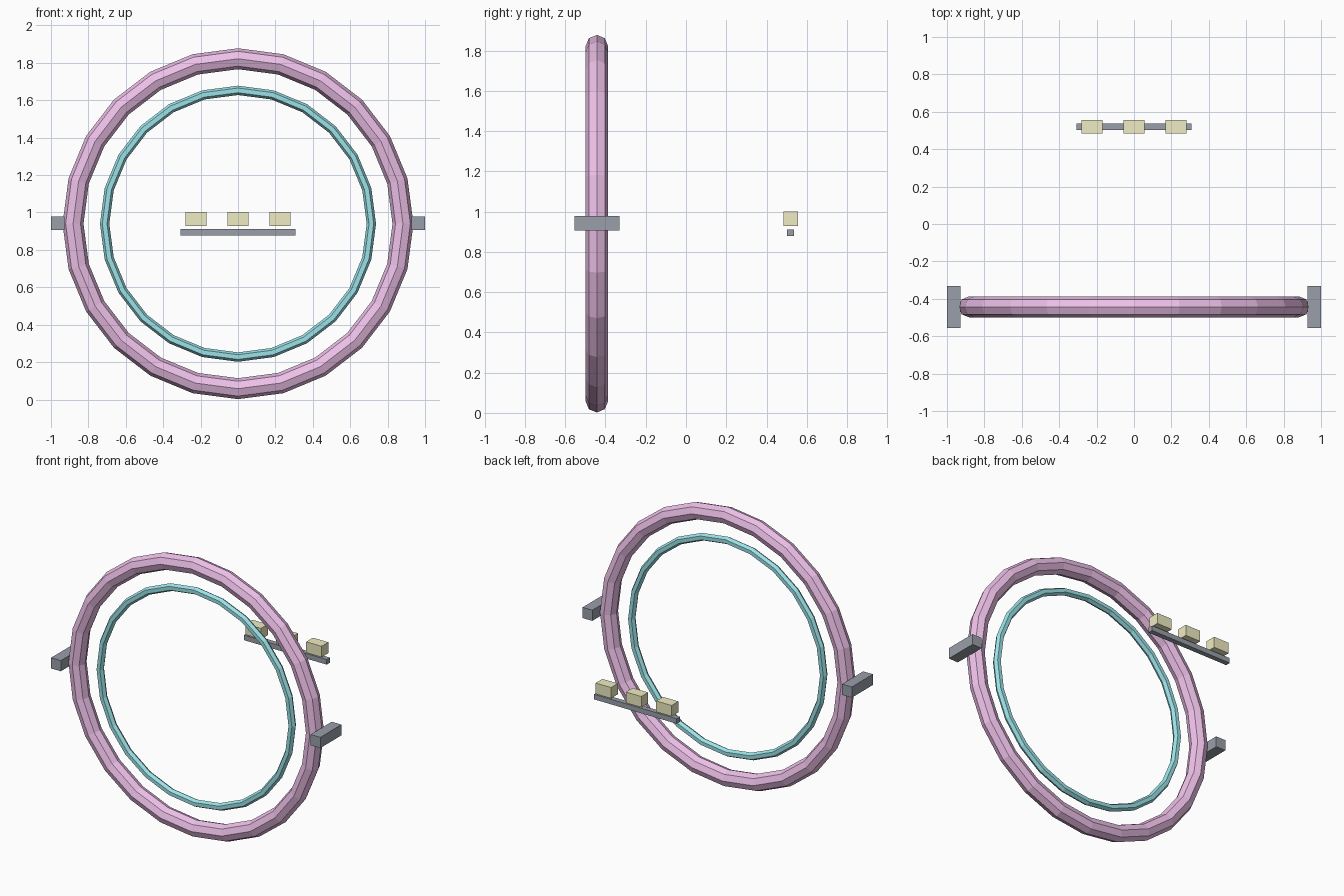
import bpy
import bmesh
from math import cos, sin, tau
from mathutils import Vector

if "Cube" in bpy.data.objects:
    bpy.data.objects.remove(bpy.data.objects["Cube"])

CENTRE_Z = 0.94
RING_Y = -0.443
RACK_Y = 0.52


def material(name, rgb):
    m = bpy.data.materials.new(name)
    m.diffuse_color = (*rgb, 1)
    m.use_nodes = True
    m.node_tree.nodes["Principled BSDF"].inputs["Base Color"].default_value = m.diffuse_color
    return m


def finish(name, bm, mat):
    bmesh.ops.recalc_face_normals(bm, faces=bm.faces)
    me = bpy.data.meshes.new(name)
    bm.to_mesh(me)
    bm.free()
    me.materials.append(mat)
    ob = bpy.data.objects.new(name, me)
    bpy.context.collection.objects.link(ob)
    return ob


def ring(name, major, minor, sides, mat, segments=24):
    """Low-poly torus standing upright, facing -y."""
    bm = bmesh.new()
    loops = []
    for i in range(segments):
        a = tau * i / segments
        loop = []
        for j in range(sides):
            b = tau * j / sides
            r = major + minor * cos(b)
            loop.append(bm.verts.new((r * cos(a), minor * sin(b), r * sin(a))))
        loops.append(loop)
    for i in range(segments):
        p, q = loops[i], loops[(i + 1) % segments]
        for j in range(sides):
            k = (j + 1) % sides
            bm.faces.new((p[j], p[k], q[k], q[j]))
    ob = finish(name, bm, mat)
    ob.location = (0, RING_Y, CENTRE_Z)


def box(name, centre, size, mat):
    bm = bmesh.new()
    bmesh.ops.create_cube(bm, size=1)
    bmesh.ops.scale(bm, vec=Vector(size), verts=bm.verts)
    ob = finish(name, bm, mat)
    ob.location = centre


pink = material("pink", (0.85, 0.53, 0.81))
cyan = material("cyan", (0.33, 0.76, 0.80))
slate = material("slate", (0.32, 0.35, 0.40))
yellow = material("yellow", (0.86, 0.84, 0.54))

# Two concentric rings
ring("outer_ring", 0.882, 0.056, 8, pink)
ring("inner_ring", 0.713, 0.025, 6, cyan)

# Side brackets on the outer ring
for side, x in (("left", -1), ("right", 1)):
    box(side + "_bracket", (x * 0.964, RING_Y, 0.943), (0.072, 0.224, 0.072), slate)

# Rear bar with three floating blocks above it
box("rear_bar", (0, RACK_Y, 0.895), (0.614, 0.034, 0.034), slate)
for i in (-1, 0, 1):
    box(f"block_{i + 2}", (i * 0.225, RACK_Y, 0.965), (0.114, 0.072, 0.073), yellow)
